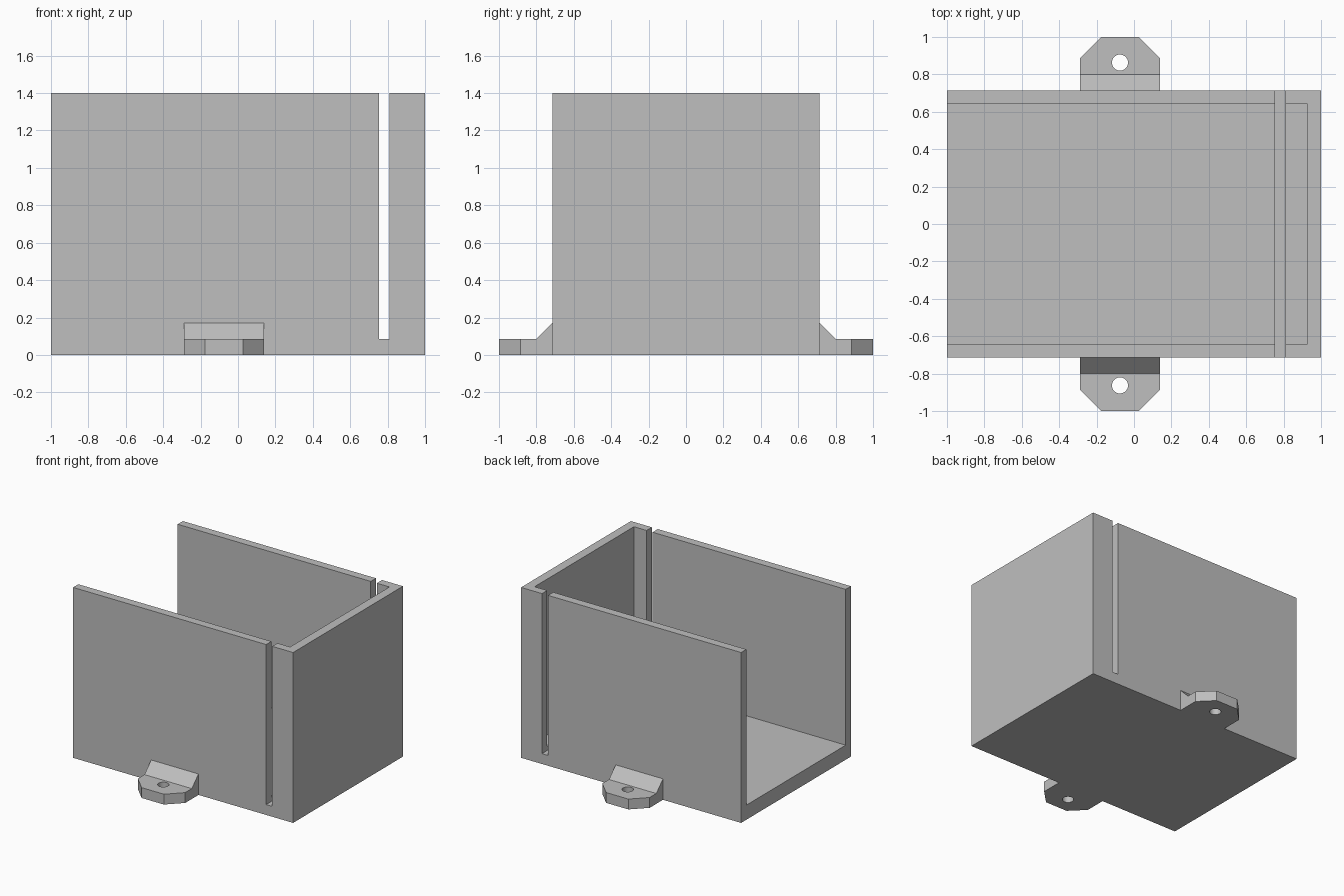
import bpy, bmesh
from mathutils import Vector

cube = bpy.data.objects.get("Cube")
if cube:
    bpy.data.objects.remove(cube, do_unlink=True)

# Overall dimensions
HALF_Y, HEIGHT = 0.713, 1.4
WALL, FLOOR = 0.068, 0.12
LUG_TOP = 0.085

grey = bpy.data.materials.new("plain grey")
grey.use_nodes = True
colour = (0.52, 0.52, 0.52, 1)
grey.diffuse_color = colour
grey.node_tree.nodes["Principled BSDF"].inputs["Base Color"].default_value = colour


def add_object(name, bm):
    bmesh.ops.recalc_face_normals(bm, faces=bm.faces)
    mesh = bpy.data.meshes.new(name)
    bm.to_mesh(mesh)
    bm.free()
    mesh.materials.append(grey)
    obj = bpy.data.objects.new(name, mesh)
    bpy.context.collection.objects.link(obj)
    return obj


def box(name, low, high):
    low, high = Vector(low), Vector(high)
    bm = bmesh.new()
    bmesh.ops.create_cube(bm, size=1)
    bmesh.ops.scale(bm, vec=high - low, verts=bm.verts)
    bmesh.ops.translate(bm, vec=(low + high) / 2, verts=bm.verts)
    return add_object(name, bm)


def apply_modifiers(obj):
    bpy.context.view_layer.objects.active = obj
    for mod in list(obj.modifiers):
        bpy.ops.object.modifier_apply(modifier=mod.name)


def cut(obj, cutter):
    mod = obj.modifiers.new("cut", 'BOOLEAN')
    mod.operation, mod.solver, mod.object = 'DIFFERENCE', 'EXACT', cutter
    apply_modifiers(obj)
    bpy.data.objects.remove(cutter, do_unlink=True)


# Open-ended tray with a panel slot running through both side walls and the floor
case = box("case_body", (-1, -HALF_Y, 0), (1, HALF_Y, HEIGHT))
inner_y = HALF_Y - WALL
cut(case, box("cavity_cutter", (-2, -inner_y, FLOOR), (0.925, inner_y, 2)))
cut(case, box("slot_cutter", (0.755, -1, 0.085), (0.81, 1, 2)))

# Mounting lug: side profile with a sloped gusset, swept along x
bm = bmesh.new()
profile = [(HALF_Y, 0), (1, 0), (1, LUG_TOP), (0.8, LUG_TOP), (HALF_Y, 0.172)]
face = bm.faces.new([bm.verts.new((-0.29, y, z)) for y, z in profile])
sweep = bmesh.ops.extrude_face_region(bm, geom=[face])
verts = [v for v in sweep["geom"] if isinstance(v, bmesh.types.BMVert)]
bmesh.ops.translate(bm, vec=(0.43, 0, 0), verts=verts)

# Clipped outer corners
corners = [e for e in bm.edges if all(v.co.y > 0.99 for v in e.verts)
           and abs(e.verts[0].co.z - e.verts[1].co.z) > 0.01]
bmesh.ops.bevel(bm, geom=corners, offset=0.114, segments=1, affect='EDGES')
lugs = add_object("mounting_lugs", bm)

# Screw hole
bm = bmesh.new()
bmesh.ops.create_cone(bm, cap_ends=True, segments=32, radius1=0.043,
                      radius2=0.043, depth=1)
bmesh.ops.translate(bm, vec=(-0.075, 0.863, 0), verts=bm.verts)
cut(lugs, add_object("hole_cutter", bm))

# Matching lug on the opposite wall
mirror = lugs.modifiers.new("mirror", 'MIRROR')
mirror.use_axis = (False, True, False)
apply_modifiers(lugs)

# Round hole walls, sharp everywhere else
bpy.ops.object.select_all(action='DESELECT')
lugs.select_set(True)
bpy.context.view_layer.objects.active = lugs
bpy.ops.object.shade_smooth_by_angle(angle=0.5)
